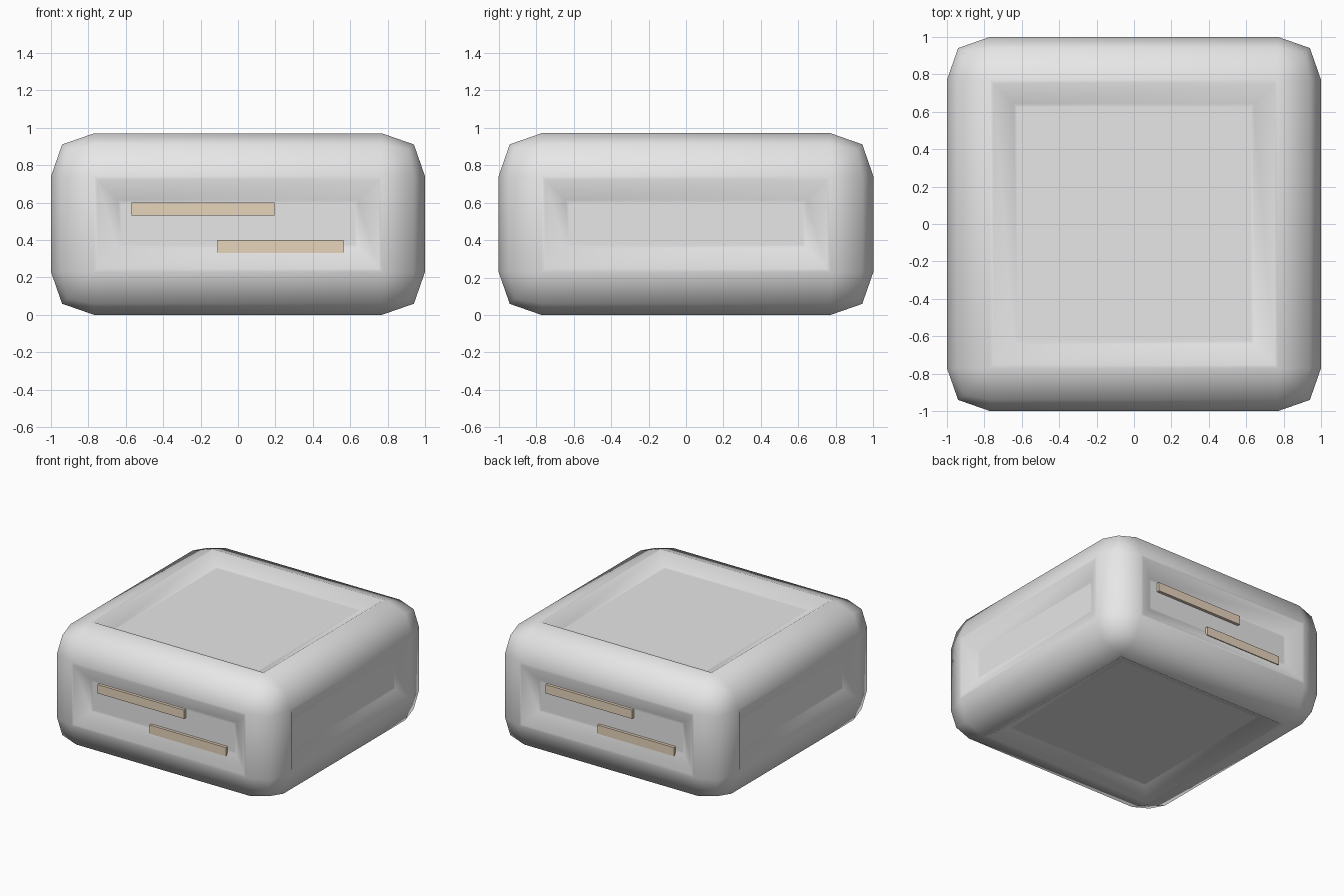
import bpy, bmesh, math
from mathutils import Matrix, Vector

cube = bpy.data.objects.get("Cube")
if cube:
    bpy.data.objects.remove(cube, do_unlink=True)

HEIGHT = 0.97
RIM = 0.23      # corner rounding
LIP = 0.018     # flat lip around and inside each recess
SLOPE = 0.11    # width of the sloped recess walls
DEPTH = 0.063   # recess depth


def material(name, color):
    mat = bpy.data.materials.new(name)
    mat.use_nodes = True
    mat.diffuse_color = color
    mat.node_tree.nodes["Principled BSDF"].inputs["Base Color"].default_value = color
    return mat


def finish(bm, name, mat):
    bmesh.ops.recalc_face_normals(bm, faces=bm.faces)
    mesh = bpy.data.meshes.new(name)
    bm.to_mesh(mesh)
    bm.free()
    mesh.materials.append(mat)
    obj = bpy.data.objects.new(name, mesh)
    bpy.context.collection.objects.link(obj)


def box(bm, low, high):
    low, high = Vector(low), Vector(high)
    place = Matrix.Translation((low + high) / 2) @ Matrix.Diagonal((*(high - low), 1))
    bmesh.ops.create_cube(bm, size=1, matrix=place)


grey = material("light grey", (0.8, 0.8, 0.8, 1))
tan = material("tan", (0.8, 0.66, 0.5, 1))

# Rounded body with a sloped recess in each of its six sides
bm = bmesh.new()
box(bm, (-1, -1, 0), (1, 1, HEIGHT))
bmesh.ops.bevel(bm, geom=bm.edges[:], offset=RIM, offset_type='OFFSET',
                segments=2, profile=0.55, affect='EDGES')
bm.normal_update()
panels = sorted(bm.faces, key=lambda f: f.calc_area())[-6:]
for width, sink in ((LIP, 0), (SLOPE, DEPTH), (LIP, 0)):
    bmesh.ops.inset_individual(bm, faces=panels, thickness=width, use_even_offset=True)
    for f in panels:
        bmesh.ops.translate(bm, verts=f.verts, vec=f.normal * -sink)
for f in bm.faces:
    f.smooth = True
finish(bm, "body", grey)

# Two offset bars in the front recess, repeated on the back
bars = {"upper_bar": (-0.57, 0.195, 0.53, 0.60),
        "lower_bar": (-0.11, 0.565, 0.33, 0.40)}
for side, angle in (("front", 0), ("back", math.pi)):
    for name, (x0, x1, z0, z1) in bars.items():
        bm = bmesh.new()
        box(bm, (x0, -0.96, z0), (x1, -0.88, z1))
        bmesh.ops.rotate(bm, verts=bm.verts, matrix=Matrix.Rotation(angle, 3, 'Z'))
        finish(bm, side + "_" + name, tan)
